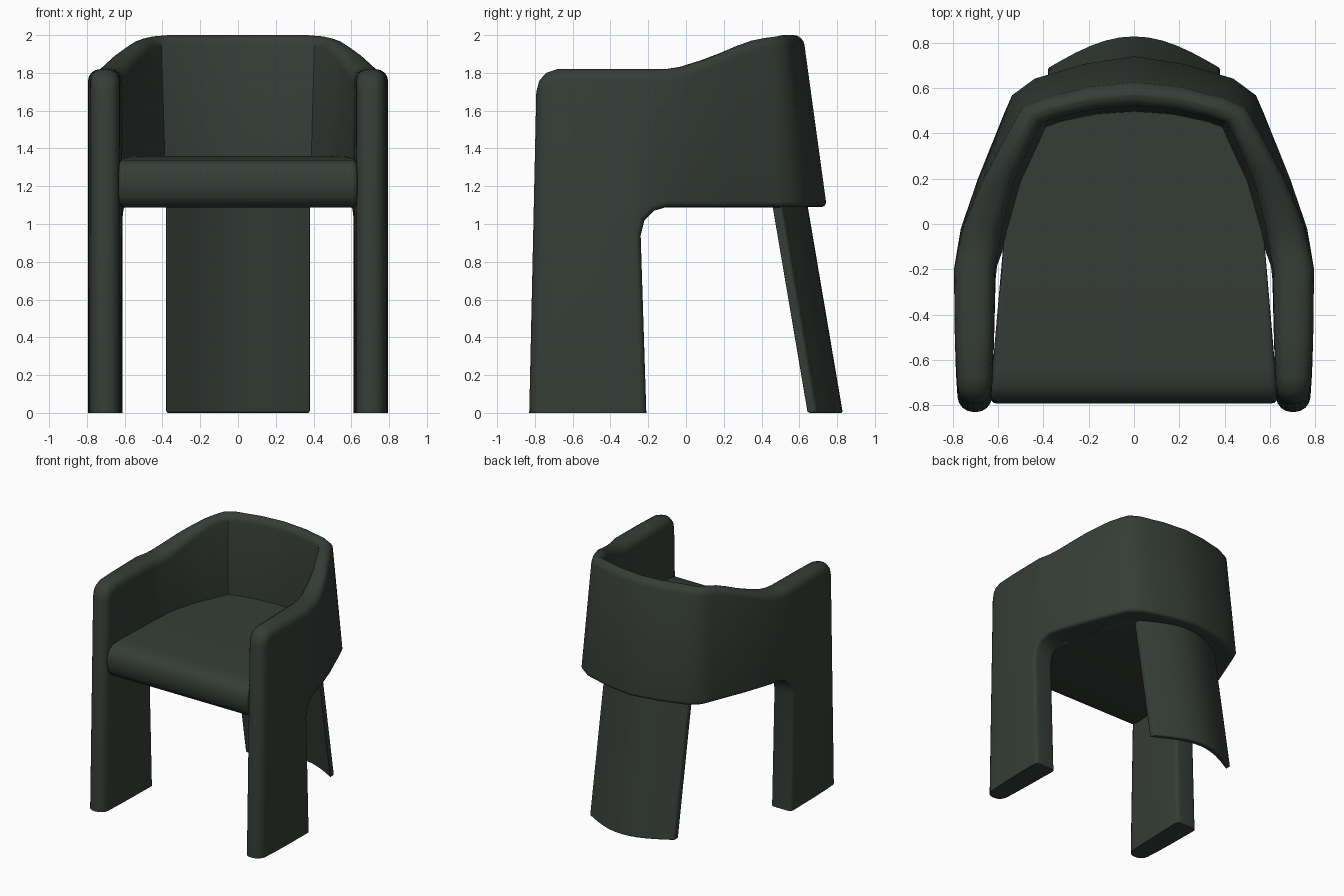
import bpy, bmesh, math
from mathutils import Vector

if "Cube" in bpy.data.objects:
    bpy.data.objects.remove(bpy.data.objects["Cube"])

mat = bpy.data.materials.new("dark green")
mat.diffuse_color = (0.036, 0.046, 0.038, 1)
mat.use_nodes = True
mat.node_tree.nodes["Principled BSDF"].inputs["Base Color"].default_value = mat.diffuse_color


def finish(bm, name, angle=40, bevel=0):
    bmesh.ops.remove_doubles(bm, verts=bm.verts, dist=0.0005)
    bmesh.ops.recalc_face_normals(bm, faces=bm.faces)
    me = bpy.data.meshes.new(name)
    bm.to_mesh(me)
    bm.free()
    ob = bpy.data.objects.new(name, me)
    bpy.context.collection.objects.link(ob)
    me.materials.append(mat)
    if bevel:
        m = ob.modifiers.new("bevel", 'BEVEL')
        m.width, m.segments, m.limit_method = bevel, 3, 'ANGLE'
        m.angle_limit = math.radians(50)
    bpy.ops.object.select_all(action='DESELECT')
    ob.select_set(True)
    bpy.context.view_layer.objects.active = ob
    bpy.ops.object.shade_smooth_by_angle(angle=math.radians(angle))
    return ob


# Plan of the half shell: u runs along the wall from the front edge to the back centre
# u, outer low x y, outer high x y, inner low x y, inner high x y
PLAN = [
    (-0.83, .775, -.83, .775, -.83, .63, -.83, .63, -.83),
    (-0.60, .790, -.60, .790, -.60, .62, -.60, .62, -.60),
    (-0.20, .795, -.20, .795, -.20, .61, -.20, .615, -.20),
    (-0.02, .765, -.02, .755, -.02, .55, -.04, .60, -.04),
    (0.20, .690, .20, .665, .19, .485, .19, .545, .17),
    (0.49, .575, .49, .525, .45, .40, .37, .445, .39),
    (0.56, .540, .57, .490, .51, .38, .42, .41, .45),
    (0.66, .440, .645, .400, .55, .31, .445, .33, .475),
    (0.88, .220, .71, .200, .60, .16, .475, .17, .51),
    (1.10, 0, .745, 0, .62, 0, .485, 0, .525),
]


def place(u, z, depth):
    """Point on the bent wall; depth > 0 from outer skin, < 0 from inner skin."""
    k = max(i for i in range(len(PLAN) - 1) if i == 0 or PLAN[i][0] <= u)
    a, b = PLAN[k], PLAN[k + 1]
    f = (u - a[0]) / (b[0] - a[0])
    p = [a[i] + (b[i] - a[i]) * f for i in range(9)]
    t = min(max((z - 1.09) / 0.91, 0), 1)
    out = Vector(p[1:3]).lerp(Vector(p[3:5]), t)
    inn = Vector(p[5:7]).lerp(Vector(p[7:9]), t)
    d = (inn - out).normalized()
    q = out + d * depth[1] if depth[0] else inn - d * depth[1]
    lean = 0.022 * z * min(max((-0.4 - u) / 0.3, 0), 1)
    return Vector((q.x, q.y + lean, z))


# Shell: back, arms and front legs in one bent, round-rimmed wall
top = [(-.83, 1.70), (-.815, 1.76), (-.78, 1.80), (-.72, 1.82), (-.5, 1.82),
       (-.32, 1.82), (-.235, 1.82), (-.2, 1.82), (-.15, 1.82), (-.1, 1.82)]
low = [(-.83, 0), (-.73, 0), (-.70, 0), (-.66, 0), (-.5, 0),
       (-.21, 0), (-.24, .94), (-.22, 1.02), (-.17, 1.07), (-.1, 1.09)]
for u, z in [(-.02, 1.832), (.1, 1.868), (.2, 1.905), (.3, 1.94), (.4, 1.97), (.49, 1.985),
             (.56, 1.993), (.66, 2), (.77, 2), (.88, 2), (.99, 2), (1.10, 2)]:
    top.append((u, z))
    low.append((u, 1.09))
n = len(top)
outline = low[::-1] + top


def inset_vector(i):
    p = Vector(outline[i])
    a = Vector(outline[max(i - 1, 0)])
    b = Vector(outline[min(i + 1, 2 * n - 1)])
    norms = [Vector((e.y, -e.x)).normalized() for e in (p - a, b - p) if e.length > 0]
    v = sum(norms, Vector((0, 0))).normalized()
    if p.y == 0:  # feet stay flat on the floor
        v = Vector((1 if p.x < -.8 else -1 if p.x > -.3 else 0, 0))
    return v


def radius(i):
    u, z = outline[i]
    if i >= n or u < -.8:
        return .065 if u < 0 else .05
    return .03


bm = bmesh.new()
rings = []
steps = [0, 22.5, 45, 67.5, 90]
for outer, angs in ((True, steps), (False, steps[::-1])):
    for ang in angs:
        s, c = math.sin(math.radians(ang)), math.cos(math.radians(ang))
        ring = []
        for i in range(2 * n):
            r = radius(i)
            v = inset_vector(i)
            # orient the inset toward the inside of the outline
            if i >= n and v.y > 0 or i < n and v.y < 0:
                v = -v
            q = Vector(outline[i]) + v * r * (1 - s)
            ring.append(bm.verts.new(place(q.x, q.y, (outer, r * (1 - c)))))
        rings.append(ring)
for ra, rb in zip(rings, rings[1:]):
    for i in range(2 * n - 1):
        bm.faces.new((ra[i], ra[i + 1], rb[i + 1], rb[i]))
for ring in (rings[0], rings[-1]):
    for i in range(n - 1):
        bm.faces.new((ring[i], ring[i + 1], ring[2 * n - 2 - i], ring[2 * n - 1 - i]))
bmesh.ops.remove_doubles(bm, verts=bm.verts, dist=0.0005)
bmesh.ops.mirror(bm, geom=bm.verts[:] + bm.edges[:] + bm.faces[:], axis='X', merge_dist=0.001)
finish(bm, "back_arms_and_front_legs", 35)

# Seat: side profile with a rolled front, tapering towards the back
profile = [(.52, 1.088), (0, 1.088), (-.70, 1.088), (-.75, 1.10), (-.78, 1.14), (-.792, 1.20),
           (-.787, 1.26), (-.765, 1.31), (-.72, 1.338), (-.64, 1.348), (0, 1.358), (.52, 1.36)]


def seat_half_width(y):
    return .635 - .05 * (y + .8) / .8 if y < 0 else .585 - .17 * y / .52


bm = bmesh.new()
sides = [[bm.verts.new((sx * seat_half_width(y), y, z)) for y, z in profile] for sx in (-1, 1)]
for i in range(len(profile)):
    j = (i + 1) % len(profile)
    bm.faces.new((sides[0][i], sides[0][j], sides[1][j], sides[1][i]))
for s in sides:
    bm.faces.new(s)
finish(bm, "seat", 40, 0.025)

# Back leg: a curved panel that splays backwards to the floor
bm = bmesh.new()
N = 12
levels = []
for z, shift in ((0, 0), (1.12, -.19)):
    xs = [-.38 + .76 * i / N for i in range(N + 1)]
    arc = [(x, .69 + .14 * math.cos(math.pi * x / .76)) for x in xs]
    loop = arc + [(x, y - .05) for x, y in reversed(arc)]
    levels.append([bm.verts.new((x, y + shift, z)) for x, y in loop])
m = len(levels[0])
for i in range(m):
    j = (i + 1) % m
    bm.faces.new((levels[0][i], levels[0][j], levels[1][j], levels[1][i]))
for lv in levels:
    for i in range(N):
        bm.faces.new((lv[i], lv[i + 1], lv[m - 2 - i], lv[m - 1 - i]))
finish(bm, "back_leg", 40, 0.01)
